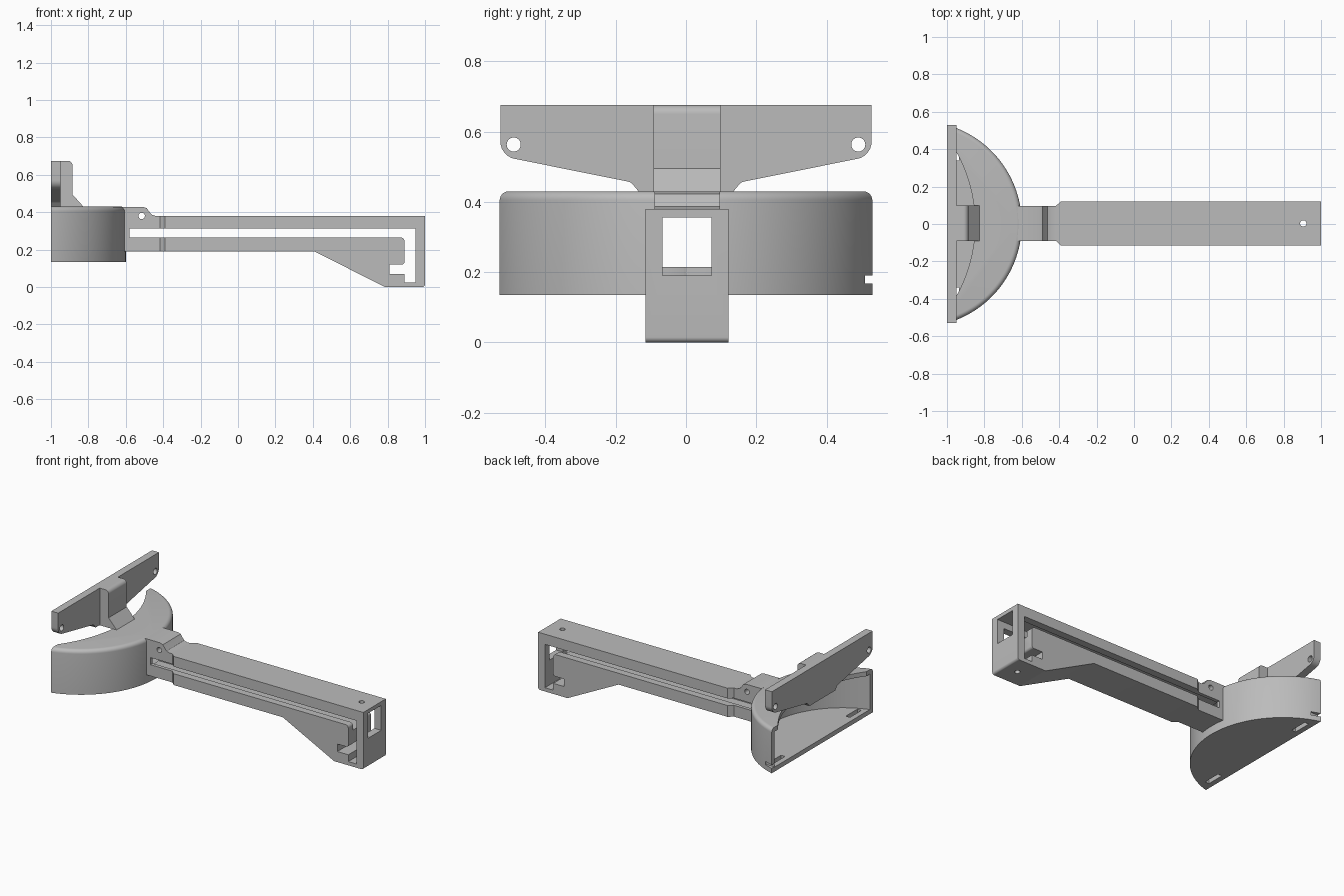
import bpy, bmesh, math
from mathutils import Vector

if "Cube" in bpy.data.objects:
    bpy.data.objects.remove(bpy.data.objects["Cube"])

YC = 0.003  # centre line of the arm and plate

grey = bpy.data.materials.new("plain grey")
grey.diffuse_color = (0.5, 0.5, 0.5, 1)
grey.use_nodes = True
grey.node_tree.nodes["Principled BSDF"].inputs["Base Color"].default_value = grey.diffuse_color


def make(name, rings):
    """Closed solid lofted through rings that share a point count."""
    bm = bmesh.new()
    loops = [[bm.verts.new(p) for p in r] for r in rings]
    n = len(loops[0])
    for a, b in zip(loops, loops[1:]):
        for i in range(n):
            j = (i + 1) % n
            bm.faces.new((a[i], a[j], b[j], b[i]))
    bm.faces.new(loops[0][::-1])
    bm.faces.new(loops[-1])
    bmesh.ops.recalc_face_normals(bm, faces=bm.faces)
    me = bpy.data.meshes.new(name)
    bm.to_mesh(me)
    bm.free()
    me.materials.append(grey)
    ob = bpy.data.objects.new(name, me)
    bpy.context.collection.objects.link(ob)
    return ob


def prism(name, pts, axis, lo, hi):
    """Extrude a 2D outline along one axis."""
    put = {"x": lambda p, d: (d, p[0], p[1]),
           "y": lambda p, d: (p[0], d, p[1]),
           "z": lambda p, d: (p[0], p[1], d)}[axis]
    return make(name, [[put(p, d) for p in pts] for d in (lo, hi)])


def box(x0, x1, y0, y1, z0, z1):
    return prism("cutter", [(x0, y0), (x1, y0), (x1, y1), (x0, y1)], "z", z0, z1)


def cyl(c, r, axis, lo, hi, n=32):
    pts = [(c[0] + r * math.cos(2 * math.pi * i / n),
            c[1] + r * math.sin(2 * math.pi * i / n)) for i in range(n)]
    return prism("cutter", pts, axis, lo, hi)


def boolean(ob, cutters, op="DIFFERENCE"):
    bpy.context.view_layer.objects.active = ob
    for c in cutters:
        m = ob.modifiers.new("bool", "BOOLEAN")
        m.operation, m.solver, m.object = op, "EXACT", c
        bpy.ops.object.modifier_apply(modifier=m.name)
        bpy.data.objects.remove(c, do_unlink=True)


def fillet(pts, radii, steps=6):
    """Round chosen corners of an outline; radii maps index to radius."""
    out = []
    for i, p in enumerate(pts):
        if i not in radii:
            out.append(p)
            continue
        p, a, b = Vector(p), Vector(pts[i - 1]), Vector(pts[(i + 1) % len(pts)])
        u, v = (a - p).normalized(), (b - p).normalized()
        t = radii[i] / math.tan(u.angle(v) / 2)
        s, e = p + u * t, p + v * t
        c = p + (u + v).normalized() * (radii[i] / math.sin(u.angle(v) / 2))
        for k in range(steps + 1):
            d = (s.lerp(e, k / steps) - c).normalized()
            out.append(tuple(c + d * radii[i]))
    return out


# Curved housing: circle segment with a rounded top rim
CX, R, N = -1.151, 0.551, 64


def segment(r, z):
    a = math.acos((-1 - CX) / r)
    return [(CX + r * math.cos(-a + 2 * a * i / N),
             r * math.sin(-a + 2 * a * i / N), z) for i in range(N + 1)]


F = 0.025
rings = [segment(R, 0.135)]
for k in range(7):
    t = k / 6 * math.pi / 2
    rings.append(segment(R - F + F * math.cos(t), 0.43 - F + F * math.sin(t)))
housing = make("housing", rings)
boolean(housing, [
    cyl((CX, 0), R - 0.03, "z", 0.165, 0.40, 128),       # hollow inside
    cyl((-1.64, 0), 0.79, "z", 0.35, 0.5, 192),          # crescent opening
    box(-0.7, -0.55, YC - 0.07, YC + 0.07, 0.215, 0.355),  # cable passage
    box(-1.1, -0.94, 0.503, 0.6, 0.168, 0.19),           # side notch
    box(-0.965, -0.935, 0.34, 0.46, 0.1, 0.2),           # floor slots
    box(-0.965, -0.935, -0.46, -0.34, 0.1, 0.2),
])

# Long arm: side outline, then slot, channel and narrowed neck
outline = fillet([(-0.622, 0.19), (0.41, 0.19), (0.785, 0.0), (1, 0.0), (1, 0.38),
                  (-0.44, 0.38), (-0.462, 0.387), (-0.476, 0.405), (-0.488, 0.422),
                  (-0.51, 0.429), (-0.622, 0.429)], {2: 0.02, 3: 0.015})
arm = prism("arm", outline, "y", YC - 0.118, YC + 0.118)
slot = fillet([(-0.58, 0.265), (-0.58, 0.312), (0.95, 0.312), (0.95, 0.025),
               (0.89, 0.025), (0.89, 0.07), (0.81, 0.07), (0.81, 0.12),
               (0.89, 0.12), (0.89, 0.265)], {8: 0.015, 9: 0.02})
cuts = [
    prism("cutter", slot, "y", -0.3, 0.3),
    box(-0.7, 0.93, YC - 0.07, YC + 0.07, 0.215, 0.355),  # inner channel
    box(0.92, 1.1, YC - 0.07, YC + 0.07, 0.19, 0.355),    # end window
    cyl((0.905, YC), 0.017, "z", -0.1, 0.5),              # end screw hole
    cyl((-0.515, 0.38), 0.017, "y", -0.3, 0.3),           # hinge pin hole
]
for s in (1, -1):
    neck = [(-0.8, YC + s * 0.093), (-0.418, YC + s * 0.093), (-0.39, YC + s * 0.119),
            (-0.39, s * 0.3), (-0.8, s * 0.3)]
    cuts.append(prism("cutter", neck, "z", -0.1, 0.6))
boolean(arm, cuts)

# Upright mounting plate with winged outline and two screw holes
half = [(0.135, 0.43), (0.157, 0.456), (0.475, 0.52), (0.528, 0.53), (0.528, 0.675)]
wing = half + [(-y, z) for y, z in reversed(half)]
wing = fillet(wing, {1: 0.02, 3: 0.05, 6: 0.05, 8: 0.02})
plate = prism("mounting_plate", wing, "x", -1, -0.95)
boolean(plate, [cyl((s * 0.49, 0.563), 0.02, "x", -1.1, -0.8) for s in (1, -1)])

# Centre bracket joining plate to housing
bracket = fillet([(-0.99, 0.428), (-0.825, 0.428), (-0.885, 0.495), (-0.885, 0.675),
                  (-0.99, 0.675)], {3: 0.025})
block = prism("centre_bracket", bracket, "y", YC - 0.095, YC + 0.095)
boolean(plate, [block], "UNION")

# Smooth curves, keep hard edges
for ob in (housing, arm, plate):
    bpy.ops.object.select_all(action="DESELECT")
    ob.select_set(True)
    bpy.context.view_layer.objects.active = ob
    bpy.ops.object.shade_smooth_by_angle(angle=math.radians(30))
